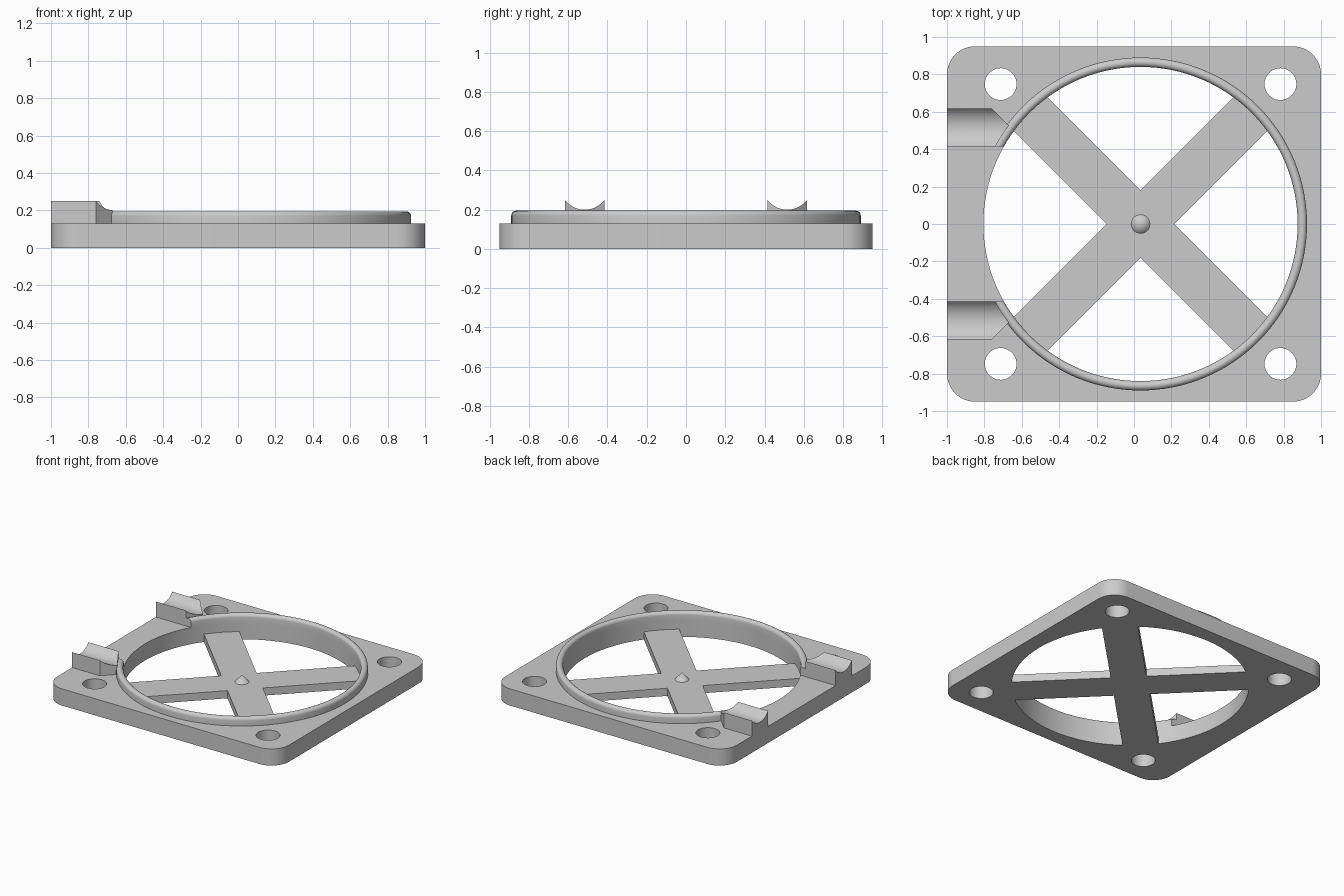
import bpy
import bmesh
from math import pi, sin, cos, radians
from mathutils import Matrix, Vector

if "Cube" in bpy.data.objects:
    bpy.data.objects.remove(bpy.data.objects["Cube"])

# One plain grey for the whole part
grey = bpy.data.materials.new("plain grey")
grey.use_nodes = True
COLOUR = (0.6, 0.6, 0.6, 1)
grey.diffuse_color = COLOUR
shader = grey.node_tree.nodes["Principled BSDF"]
shader.inputs["Base Color"].default_value = COLOUR
shader.inputs["Roughness"].default_value = 0.6

CENTRE = 0.035      # x of the round opening
BORE = 0.84         # opening radius
RIM = 0.89          # outer radius of the raised rim
PLATE = 0.13        # plate thickness
INNER, OUTER = 0.415, 0.617   # y range of each cradle


def finish(name, bm):
    bmesh.ops.recalc_face_normals(bm, faces=bm.faces)
    mesh = bpy.data.meshes.new(name)
    bm.to_mesh(mesh)
    bm.free()
    mesh.materials.append(grey)
    obj = bpy.data.objects.new(name, mesh)
    bpy.context.collection.objects.link(obj)
    return obj


def prism(name, points, z0, z1):
    bm = bmesh.new()
    face = bm.faces.new([bm.verts.new((x, y, z0)) for x, y in points])
    top = bmesh.ops.extrude_face_region(bm, geom=[face])["geom"]
    verts = [v for v in top if isinstance(v, bmesh.types.BMVert)]
    bmesh.ops.translate(bm, verts=verts, vec=(0, 0, z1 - z0))
    return finish(name, bm)


def circle(x, y, r, n):
    return [(x + r * cos(2 * pi * i / n), y + r * sin(2 * pi * i / n)) for i in range(n)]


def select(obj):
    bpy.ops.object.select_all(action="DESELECT")
    obj.select_set(True)
    bpy.context.view_layer.objects.active = obj


def cut(obj, cutter):
    cutter.hide_render = True
    mod = obj.modifiers.new("cut", "BOOLEAN")
    mod.operation = "DIFFERENCE"
    mod.solver = "EXACT"
    mod.object = cutter
    select(obj)
    bpy.ops.object.modifier_apply(modifier=mod.name)
    bpy.data.objects.remove(cutter)


def smooth(obj):
    select(obj)
    bpy.ops.object.shade_smooth_by_angle(angle=radians(30))


# Base plate with rounded corners, round opening and four screw holes
outline = []
CORNER = 0.15
for k, (sx, sy) in enumerate([(1, 1), (-1, 1), (-1, -1), (1, -1)]):
    for i in range(13):
        a = (k + i / 12) * pi / 2
        outline.append((sx * (1 - CORNER) + CORNER * cos(a),
                        sy * (0.95 - CORNER) + CORNER * sin(a)))
plate = prism("base_plate", outline, 0, PLATE)
cut(plate, prism("opening_cutter", circle(CENTRE, 0, BORE, 128), -0.1, 0.3))
for sx in (-1, 1):
    for sy in (-1, 1):
        hole = circle(CENTRE + sx * 0.748, sy * 0.748, 0.085, 40)
        cut(plate, prism("screw_hole_cutter", hole, -0.1, 0.3))
smooth(plate)

# Raised rim with a rounded top, open between the two cradles
bm = bmesh.new()
half = (RIM - BORE) / 2
profile = [(RIM, PLATE)]
profile += [(BORE + half + half * cos(pi * i / 10), 0.17 + half * sin(pi * i / 10))
            for i in range(11)]
profile += [(BORE, PLATE)]
verts = [bm.verts.new((CENTRE + r, 0, z)) for r, z in profile]
edges = [bm.edges.new((a, b)) for a, b in zip(verts, verts[1:] + verts[:1])]
bmesh.ops.spin(bm, geom=verts + edges, cent=(CENTRE, 0, 0), axis=(0, 0, 1),
               angle=2 * pi, steps=128, use_merge=True)
bmesh.ops.remove_doubles(bm, verts=bm.verts, dist=0.0001)
rim = finish("raised_rim", bm)
gap = [(-1.1, -INNER), (-0.4, -INNER), (-0.4, INNER), (-1.1, INNER)]
cut(rim, prism("rim_gap_cutter", gap, 0, 0.4))
smooth(rim)

# Cross of four spokes
spokes = []
WIDTH, LENGTH = 0.127, 0.855
for k in range(4):
    turn = Matrix.Rotation(pi / 4 + k * pi / 2, 2)
    for p in ((LENGTH, -WIDTH), (LENGTH, WIDTH), (WIDTH, WIDTH)):
        q = turn @ Vector(p)
        spokes.append((q.x + CENTRE, q.y))
prism("cross_spokes", spokes, 0, 0.06)

# Pointed centre pin
bm = bmesh.new()
bmesh.ops.create_cone(bm, cap_ends=True, segments=32, radius1=0.05, radius2=0,
                      depth=0.055, matrix=Matrix.Translation((CENTRE, 0, 0.0875)))
smooth(finish("centre_pin", bm))

# Two grooved cradles that meet the rim
GROOVE = 0.127
for side, name in ((1, "back_cradle"), (-1, "front_cradle")):
    shape = [(-1, INNER), (-0.6, INNER), (-0.6, OUTER - 0.16), (-0.76, OUTER), (-1, OUTER)]
    cradle = prism(name, [(x, side * y) for x, y in shape], PLATE, 0.255)
    bm = bmesh.new()
    place = Matrix.Translation((-0.8, side * (INNER + OUTER) / 2, 0.2 + GROOVE))
    bmesh.ops.create_cone(bm, cap_ends=True, segments=64, radius1=GROOVE, radius2=GROOVE,
                          depth=1, matrix=place @ Matrix.Rotation(pi / 2, 4, "Y"))
    cut(cradle, finish("groove_cutter", bm))
    cut(cradle, prism("rim_cutter", circle(CENTRE, 0, RIM - 0.01, 128), 0, 0.4))
    smooth(cradle)
